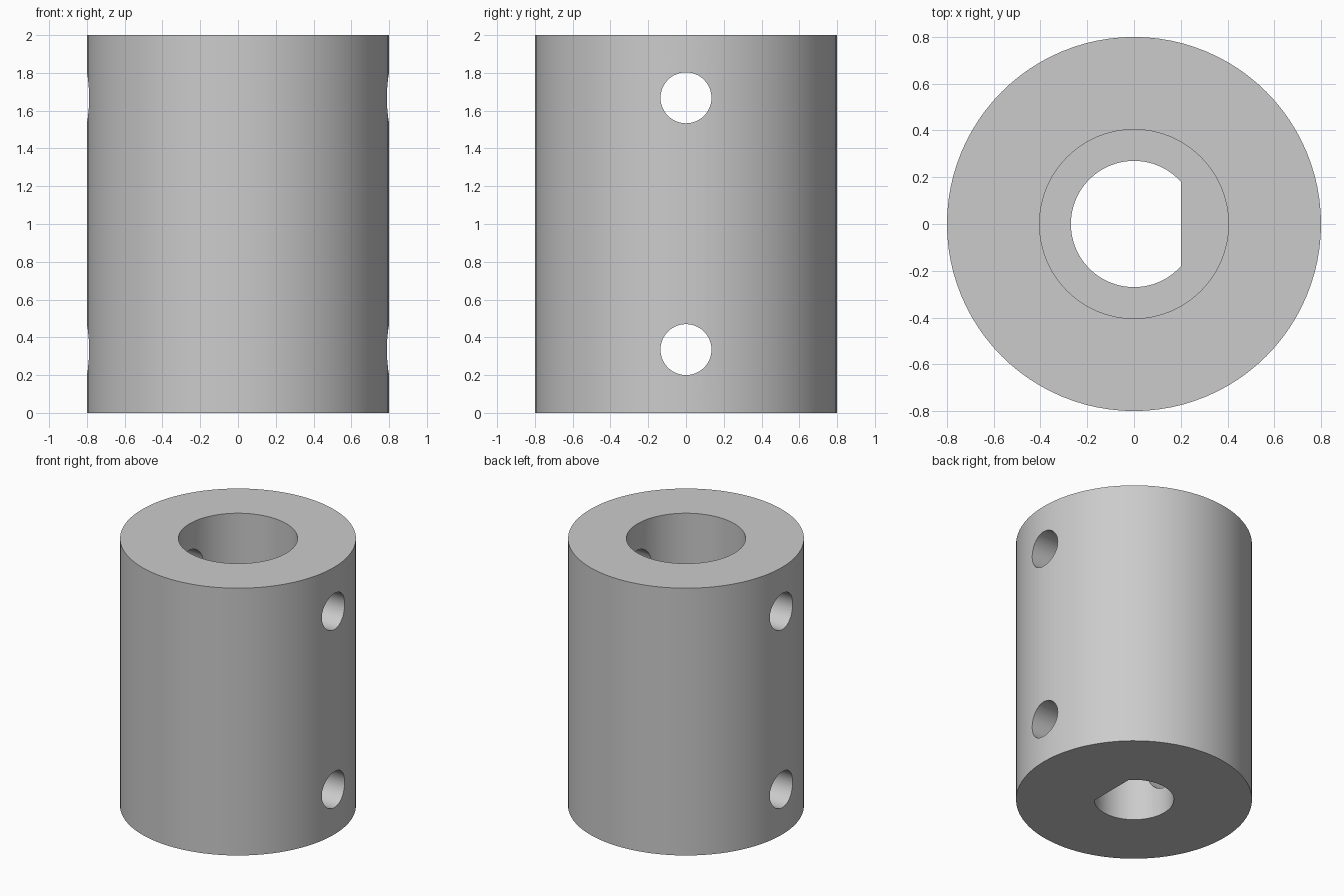
import bpy, bmesh
from math import cos, sin, acos, pi, radians
from mathutils import Matrix

cube = bpy.data.objects.get("Cube")
if cube:
    bpy.data.objects.remove(cube, do_unlink=True)

RADIUS, HEIGHT = 0.8, 2.0
WIDE_BORE, NARROW_BORE, FLAT_X, STEP_Z = 0.404, 0.27, 0.2, 1.0
SCREW_RADIUS, SCREW_HEIGHTS = 0.135, (0.335, 1.668)

grey = bpy.data.materials.new("plain grey")
grey.use_nodes = True
colour = (0.6, 0.6, 0.6, 1)
grey.diffuse_color = colour
grey.node_tree.nodes["Principled BSDF"].inputs["Base Color"].default_value = colour


def arc(radius, start=0.0, end=2 * pi, steps=96, closed=True):
    """Points along an arc; a closed circle leaves out the repeated end."""
    count = steps if closed else steps + 1
    angles = [start + (end - start) * i / steps for i in range(count)]
    return [(radius * cos(a), radius * sin(a)) for a in angles]


def prism(name, outline, bottom, top, matrix=None):
    """Extrude a flat outline from bottom to top."""
    bm = bmesh.new()
    face = bm.faces.new([bm.verts.new((x, y, bottom)) for x, y in outline])
    result = bmesh.ops.extrude_face_region(bm, geom=[face])
    verts = [g for g in result["geom"] if isinstance(g, bmesh.types.BMVert)]
    bmesh.ops.translate(bm, verts=verts, vec=(0, 0, top - bottom))
    bmesh.ops.recalc_face_normals(bm, faces=bm.faces)
    if matrix:
        bm.transform(matrix)
    mesh = bpy.data.meshes.new(name)
    bm.to_mesh(mesh)
    bm.free()
    mesh.materials.append(grey)
    obj = bpy.data.objects.new(name, mesh)
    bpy.context.collection.objects.link(obj)
    return obj


# Outer sleeve
sleeve = prism("coupling_sleeve", arc(RADIUS), 0, HEIGHT)

# Stepped shaft bore: round above, D-shaped below
half = acos(FLAT_X / NARROW_BORE)
d_outline = arc(NARROW_BORE, half, 2 * pi - half, 64, closed=False)
cutters = [
    prism("wide_bore_cutter", arc(WIDE_BORE), STEP_Z, HEIGHT + 0.1),
    prism("d_bore_cutter", d_outline, -0.1, STEP_Z + 0.1),
]

# Set-screw holes through both walls
for z in SCREW_HEIGHTS:
    across = Matrix.Translation((0, 0, z)) @ Matrix.Rotation(pi / 2, 4, "Y")
    cutters.append(prism("screw_hole_cutter", arc(SCREW_RADIUS, steps=48), -1, 1, across))

# Cut the sleeve, then discard the cutters
for cutter in cutters:
    mod = sleeve.modifiers.new(cutter.name, "BOOLEAN")
    mod.operation, mod.solver, mod.object = "DIFFERENCE", "EXACT", cutter

bpy.ops.object.select_all(action="DESELECT")
sleeve.select_set(True)
bpy.context.view_layer.objects.active = sleeve
for mod in list(sleeve.modifiers):
    bpy.ops.object.modifier_apply(modifier=mod.name)
for cutter in cutters:
    bpy.data.objects.remove(cutter, do_unlink=True)

bpy.ops.object.shade_smooth_by_angle(angle=radians(30))
